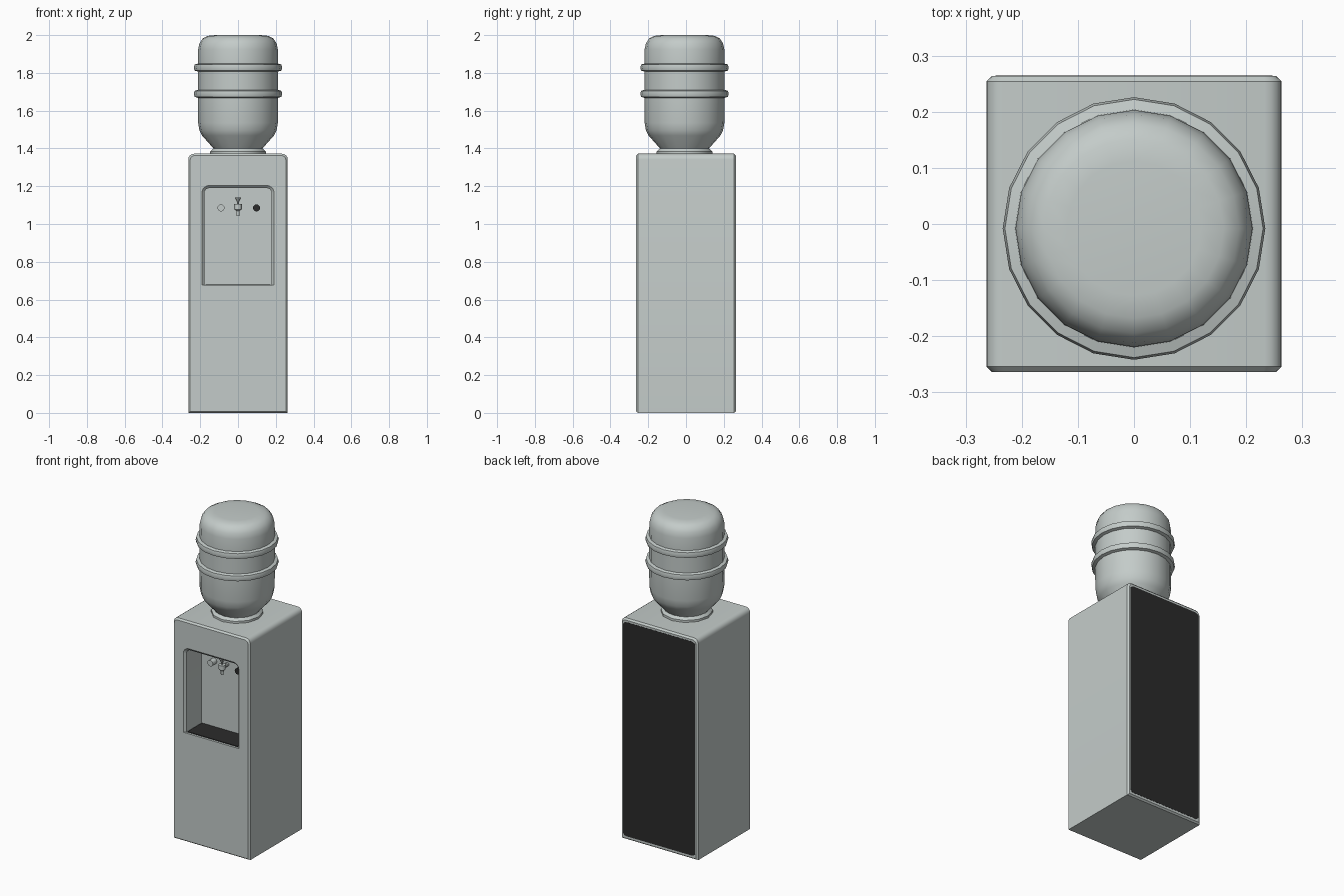
import bpy, bmesh, math

if "Cube" in bpy.data.objects:
    bpy.data.objects.remove(bpy.data.objects["Cube"])


def material(name, rgb):
    m = bpy.data.materials.new(name)
    m.diffuse_color = (*rgb, 1)
    m.use_nodes = True
    m.node_tree.nodes["Principled BSDF"].inputs["Base Color"].default_value = m.diffuse_color
    return m


GREY = material("pale_grey", (0.55, 0.60, 0.585))
DARK = material("charcoal", (0.024, 0.024, 0.024))


def finish(name, bm, mat, smooth=30):
    bmesh.ops.recalc_face_normals(bm, faces=bm.faces)
    me = bpy.data.meshes.new(name)
    bm.to_mesh(me)
    bm.free()
    ob = bpy.data.objects.new(name, me)
    bpy.context.collection.objects.link(ob)
    me.materials.append(mat)
    if smooth:
        shade(ob, smooth)
    return ob


def activate(ob):
    bpy.ops.object.select_all(action='DESELECT')
    ob.select_set(True)
    bpy.context.view_layer.objects.active = ob


def shade(ob, angle):
    activate(ob)
    bpy.ops.object.shade_smooth_by_angle(angle=math.radians(angle))


def outline(hx, z0, z1, r_top, r_bot=0.0, seg=4):
    """Rectangle in x/z with rounded top (and optionally bottom) corners."""
    pts = []
    for sx, top, a0 in ((1, True, 0), (-1, True, 90), (-1, False, 180), (1, False, 270)):
        r = r_top if top else r_bot
        if r <= 0:
            pts.append((sx * hx, z1 if top else z0))
            continue
        cx, cz = sx * (hx - r), (z1 - r if top else z0 + r)
        for i in range(seg + 1):
            a = math.radians(a0 + 90 * i / seg)
            pts.append((cx + r * math.cos(a), cz + r * math.sin(a)))
    return pts


def loft(name, sections, mat, smooth=30):
    """Join matching x/z outlines placed at successive y positions."""
    bm = bmesh.new()
    rings = [[bm.verts.new((x, y, z)) for x, z in pts] for y, pts in sections]
    for a, b in zip(rings, rings[1:]):
        for i in range(len(a)):
            j = (i + 1) % len(a)
            bm.faces.new((a[i], a[j], b[j], b[i]))
    bm.faces.new(rings[0])
    bm.faces.new(rings[-1])
    return finish(name, bm, mat, smooth)


def lathe(name, profile, sides, mat, centre=(0, 0, 0), along_y=False, smooth=35):
    """Spin (radius, height) pairs round z, or round -y for parts facing front."""
    bm = bmesh.new()
    cx, cy, cz = centre
    rings = []
    for r, h in profile:
        ring = []
        for i in range(sides):
            a = 2 * math.pi * i / sides
            u, v = r * math.cos(a), r * math.sin(a)
            co = (cx + u, cy - h, cz + v) if along_y else (cx + u, cy + v, cz + h)
            ring.append(bm.verts.new(co))
        rings.append(ring)
    for a, b in zip(rings, rings[1:]):
        for i in range(sides):
            j = (i + 1) % sides
            bm.faces.new((a[i], a[j], b[j], b[i]))
    bm.faces.new(rings[0])
    bm.faces.new(rings[-1])
    return finish(name, bm, mat, smooth)


def box(name, lo, hi, mat):
    x0, x1 = lo[0], hi[0]
    pts = [(x1, hi[2]), (x0, hi[2]), (x0, lo[2]), (x1, lo[2])]
    return loft(name, [(lo[1], pts), (hi[1], pts)], mat, 0)


# Cabinet: rounded top corners, chamfered front and back rims
HX, HY, TOP = 0.263, 0.264, 1.372
rim = outline(HX - 0.010, 0.008, TOP - 0.010, 0.022)
full = outline(HX, 0.0, TOP, 0.030)
cabinet = loft("cabinet", [(-HY, rim), (-HY + 0.010, full),
                           (HY - 0.010, full), (HY, rim)], GREY, 0)

# Dispensing alcove, cut with a flared mouth
BACK = -0.105
mouth = outline(0.191, 0.676, 1.204, 0.038)
inner = outline(0.178, 0.676, 1.190, 0.025)
cutter = loft("alcove_cutter", [(-0.30, mouth), (-HY, mouth),
                                (-HY + 0.013, inner), (BACK, inner)], GREY, 0)
cutter.hide_render = True
mod = cabinet.modifiers.new("alcove", 'BOOLEAN')
mod.operation, mod.solver, mod.object = 'DIFFERENCE', 'EXACT', cutter
activate(cabinet)
bpy.ops.object.modifier_apply(modifier="alcove")
bpy.data.objects.remove(cutter, do_unlink=True)
shade(cabinet, 30)

# Dark back panel and drip tray
panel = outline(0.247, 0.022, 1.350, 0.022, 0.022)
loft("back_panel", [(HY - 0.004, panel), (HY + 0.001, panel)], DARK, 0)
box("drip_tray", (-0.172, -0.250, 0.674), (0.172, BACK - 0.004, 0.680), DARK)

# Side buttons: pale on the left, dark on the right
for name, x, mat in (("left_button", -0.09, GREY), ("right_button", 0.098, DARK)):
    lathe(name, [(0.019, -0.005), (0.019, 0.040)], 12, mat, (x, BACK, 1.085), True)

# Tap: stem from the wall, spout body and flared lever
TAP_Y = BACK - 0.05
lathe("tap_stem", [(0.012, -0.005), (0.012, 0.05)], 10, GREY, (0, BACK, 1.088), True)
lathe("tap_spout", [(0.008, 1.043), (0.009, 1.068), (0.020, 1.078), (0.020, 1.106)],
      12, GREY, (0, TAP_Y, 0))
lathe("tap_lever", [(0.005, 1.104), (0.006, 1.118), (0.017, 1.140)],
      8, GREY, (0, TAP_Y, 0))

# Collar under the bottle
CY = -0.008
lathe("collar", [(0.147, 1.365), (0.147, 1.385), (0.132, 1.400)], 12, GREY, (0, CY, 0))

# Bottle with two ribs
profile = [(0.120, 1.385), (0.128, 1.398), (0.190, 1.468), (0.204, 1.495), (0.211, 1.535)]
for z in (1.689, 1.828):
    profile += [(0.212, z - 0.021), (0.230, z - 0.016), (0.234, z),
                (0.230, z + 0.016), (0.212, z + 0.021)]
profile += [(0.211, 1.925), (0.204, 1.957), (0.187, 1.982), (0.160, 1.996), (0.120, 2.0)]
lathe("bottle", profile, 20, GREY, (0, CY, 0), smooth=40)
